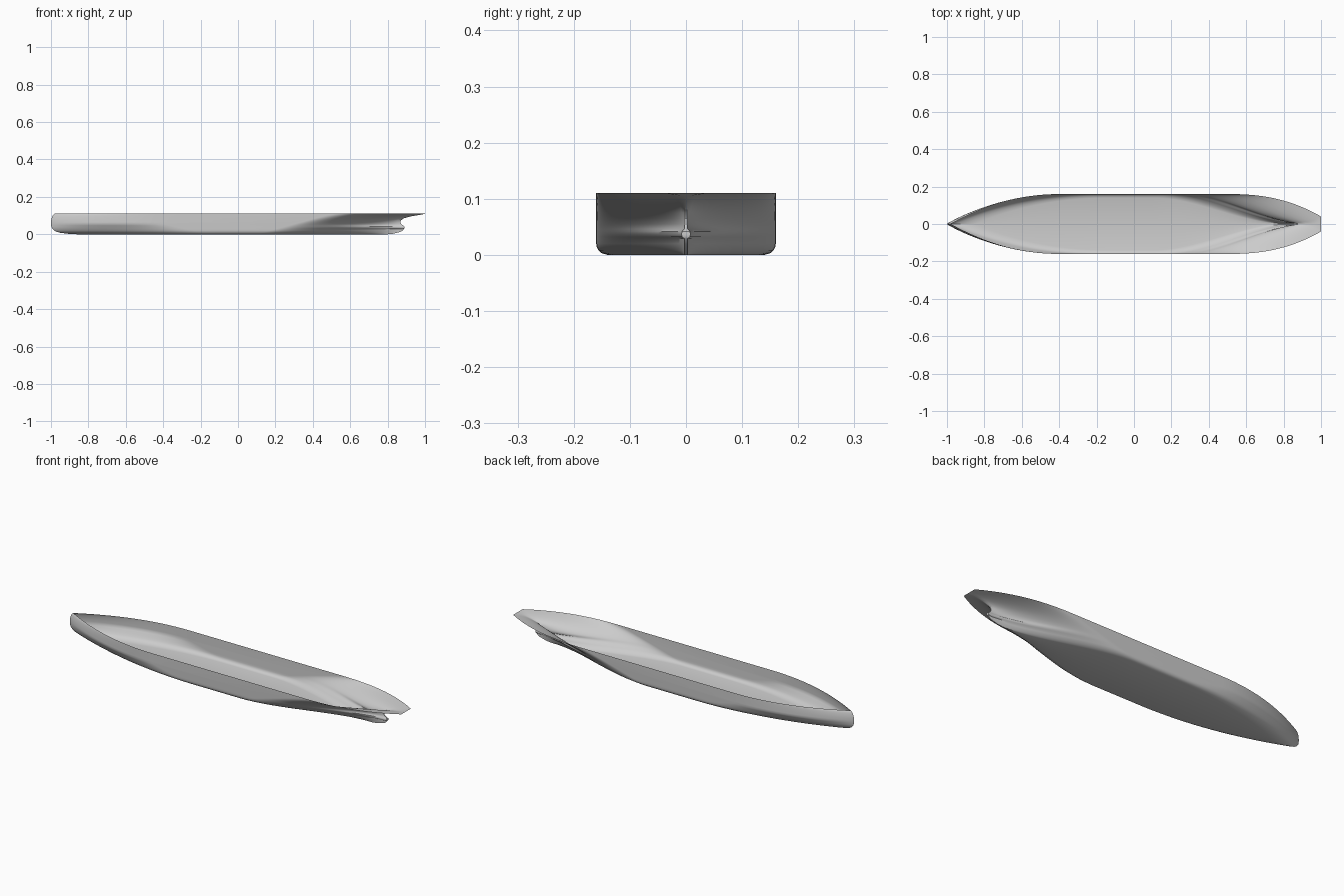
import bpy, bmesh, math
from mathutils import Vector

if "Cube" in bpy.data.objects:
    bpy.data.objects.remove(bpy.data.objects["Cube"], do_unlink=True)

BEAM, BILGE, DEPTH = 0.16, 0.02, 0.11
STEPS = 28

# Waterlines: height, bow end, stern end, stern half width
LEVELS = [
    (0, -0.86, 0.8, 0.003),
    (0.003, -0.91, 0.83, 0.003),
    (0.008, -0.95, 0.85, 0.003),
    (0.014, -0.972, 0.87, 0.003),
    (0.02, -0.983, 0.88, 0.003),
    (0.029, -0.992, 0.888, 0.003),
    (0.032, -0.994, 0.89, 0.007),
    (0.037, -0.997, 0.89, 0.008),
    (0.042, -0.998, 0.89, 0.007),
    (0.046, -0.999, 0.885, 0.003),
    (0.055, -1, 0.872, 0.002),
    (0.065, -1, 0.868, 0.002),
    (0.075, -0.999, 0.872, 0.002),
    (0.085, -0.997, 0.885, 0.002),
    (0.095, -0.993, 0.92, 0.003),
    (0.101, -0.99, 0.955, 0.004),
    (0.106, -0.986, 0.985, 0.012),
    (DEPTH, -0.98, 1, 0.04),
]


def waterline(z, bow, stern, end):
    """Half waterline from the stem to the stern, closed on the centreline."""
    h = z / DEPTH
    drop = max(BILGE - z, 0)
    width = BEAM - BILGE + math.sqrt(BILGE ** 2 - drop ** 2)
    entry = -0.15 - 0.25 * min(h * 2, 1)
    run = 0.1 + 0.4 * h
    full = h ** 2.5
    nose = 0.014 * math.sin(math.pi * min(h, 1))
    pts = []
    for i in range(STEPS + 1):
        u = (i / STEPS) ** 2
        y = width * (1 - (1 - u) ** 2) + nose * math.sqrt(u) * (1 - u) ** 4
        pts.append(Vector((bow + (entry - bow) * u, y, z)))
    for i in range(STEPS + 1):
        u = i / STEPS
        hollow = 1 - u * u * (3 - 2 * u)
        round_ = 1 - u ** 2.4
        y = end + (width - end) * (hollow + (round_ - hollow) * full)
        pts.append(Vector((run + (stern - run) * u, y, z)))
    pts.append(Vector((stern, 0, z)))
    return pts


# Hull shell, open at the top
rows = [waterline(*level) for level in LEVELS]
rows.insert(0, [Vector((p.x, 0, 0)) for p in rows[0]])
bm = bmesh.new()
grid = [[bm.verts.new(p) for p in row] for row in rows]
for low, high in zip(grid, grid[1:]):
    for i in range(len(low) - 1):
        bm.faces.new((low[i], low[i + 1], high[i + 1], high[i]))
bmesh.ops.remove_doubles(bm, verts=bm.verts, dist=0.0001)
bmesh.ops.mirror(bm, geom=bm.verts[:] + bm.edges[:] + bm.faces[:],
                 axis='Y', merge_dist=0.0001)
bmesh.ops.remove_doubles(bm, verts=bm.verts, dist=0.0001)
bmesh.ops.recalc_face_normals(bm, faces=bm.faces)
# Make the sides face outward
side = max(bm.faces, key=lambda f: f.calc_center_median().y)
if side.normal.y < 0:
    bmesh.ops.reverse_faces(bm, faces=bm.faces)

mesh = bpy.data.meshes.new("hull")
bm.to_mesh(mesh)
bm.free()
hull = bpy.data.objects.new("hull", mesh)
bpy.context.collection.objects.link(hull)

grey = bpy.data.materials.new("light grey")
grey.use_nodes = True
colour = (0.6, 0.6, 0.6, 1)
grey.diffuse_color = colour
grey.node_tree.nodes["Principled BSDF"].inputs["Base Color"].default_value = colour
mesh.materials.append(grey)

bpy.ops.object.select_all(action='DESELECT')
hull.select_set(True)
bpy.context.view_layer.objects.active = hull
bpy.ops.object.shade_smooth_by_angle(angle=math.radians(40))
